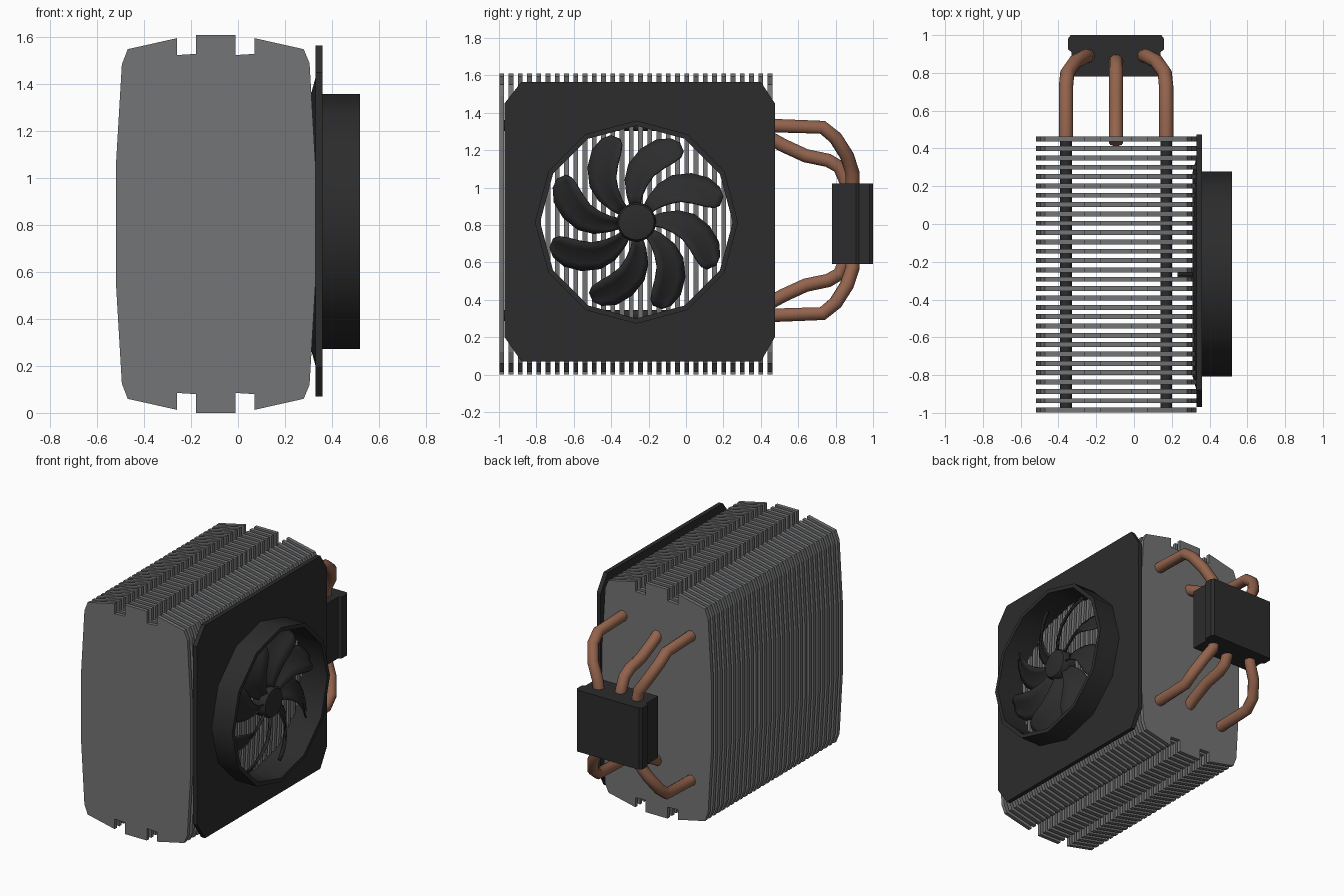
import bpy, bmesh, math
from mathutils import Vector

if "Cube" in bpy.data.objects:
    bpy.data.objects.remove(bpy.data.objects["Cube"])

def mat(name, rgb):
    m = bpy.data.materials.new(name)
    m.diffuse_color = (*rgb, 1)
    m.use_nodes = True
    m.node_tree.nodes["Principled BSDF"].inputs["Base Color"].default_value = m.diffuse_color
    return m

GREY = mat("fin_grey", (0.175, 0.177, 0.182))
BLACK = mat("matte_black", (0.025, 0.025, 0.026))
COPPER = mat("copper", (0.29, 0.125, 0.073))

CX = -0.095                     # middle of the fin stack in x
FY, FZ = -0.265, 0.815          # fan axis
PZ = 0.824                      # mirror height of the pipes

def finish(name, bm, material, smooth=None):
    bmesh.ops.recalc_face_normals(bm, faces=bm.faces)
    me = bpy.data.meshes.new(name)
    bm.to_mesh(me)
    bm.free()
    ob = bpy.data.objects.new(name, me)
    bpy.context.collection.objects.link(ob)
    me.materials.append(material)
    if smooth:
        bpy.ops.object.select_all(action='DESELECT')
        ob.select_set(True)
        bpy.context.view_layer.objects.active = ob
        bpy.ops.object.shade_smooth_by_angle(angle=math.radians(smooth))
    return ob

def prism(bm, loops, depth):
    """Fill flat 3D loops (outline plus holes) and extrude along depth."""
    edges = []
    for pts in loops:
        vs = [bm.verts.new(p) for p in pts]
        edges += [bm.edges.new((vs[i - 1], vs[i])) for i in range(len(vs))]
    res = bmesh.ops.triangle_fill(bm, use_beauty=True, use_dissolve=False, edges=edges)
    faces = [g for g in res['geom'] if isinstance(g, bmesh.types.BMFace)]
    ext = bmesh.ops.extrude_face_region(bm, geom=faces, use_keep_orig=True)
    bmesh.ops.translate(bm, vec=Vector(depth),
                        verts=[g for g in ext['geom'] if isinstance(g, bmesh.types.BMVert)])

def lathe(name, profile, sides, material, smooth, closed=True):
    """Revolve (x, radius) points round the fan axis."""
    bm = bmesh.new()
    rings = []
    for i in range(sides):
        a = 2 * math.pi * i / sides
        rings.append([bm.verts.new((x, FY + r * math.cos(a), FZ + r * math.sin(a)))
                      for x, r in profile])
    n = len(profile)
    for i in range(sides):
        a, b = rings[i - 1], rings[i]
        for j in range(n if closed else n - 1):
            k = (j + 1) % n
            bm.faces.new((a[j], a[k], b[k], b[j]))
    if not closed:
        bm.faces.new([r[0] for r in rings])
        bm.faces.new([r[-1] for r in rings])
    return finish(name, bm, material, smooth)

# Fin stack: one notched quarter outline mirrored in z, repeated along y
half = [(0.33, 1.06), (0.305, 1.49), (0.28, 1.55), (0.07, 1.597), (0.07, 1.53),
        (-0.01, 1.525), (-0.01, 1.61), (-0.18, 1.61), (-0.18, 1.53), (-0.26, 1.525),
        (-0.26, 1.597), (-0.47, 1.55), (-0.495, 1.485), (-0.52, 1.06)]
outline = half + [(x, 1.61 - z) for x, z in reversed(half)]
bm = bmesh.new()
FINS, T = 30, 0.026
for i in range(FINS):
    y = -0.998 + i * (1.46 - T) / (FINS - 1)
    prism(bm, [[(x, y, z) for x, z in outline]], (0, T, 0))
finish("cooling_fins", bm, GREY)

# Pipes
def tubes(name, paths, radius, material):
    cu = bpy.data.curves.new(name + "_path", 'CURVE')
    cu.dimensions = '3D'
    cu.bevel_depth = radius
    cu.bevel_resolution = 3
    cu.use_fill_caps = True
    for pts in paths:
        s = cu.splines.new('POLY')
        s.points.add(len(pts) - 1)
        for p, co in zip(s.points, pts):
            p.co = (*co, 1)
    tmp = bpy.data.objects.new(name + "_tmp", cu)
    bpy.context.collection.objects.link(tmp)
    bpy.context.view_layer.update()
    me = bpy.data.meshes.new_from_object(tmp.evaluated_get(
        bpy.context.evaluated_depsgraph_get()))
    bpy.data.objects.remove(tmp)
    bm = bmesh.new()
    bm.from_mesh(me)
    for f in bm.faces:
        f.material_index = 0
    finish(name, bm, material, 50)

outer = [(0.265, 0.44, 1.332), (0.265, 0.73, 1.322), (0.258, 0.80, 1.265),
         (0.215, 0.86, 1.17), (0.16, 0.89, 1.08), (0.14, 0.89, 0.95)]
middle = [(0, 0.43, 1.275), (0, 0.52, 1.225), (0, 0.64, 1.17), (0, 0.76, 1.145),
          (0, 0.82, 1.11), (0, 0.86, 1.02), (0, 0.87, 0.95)]
paths, rods = [], []
for up in (1, -1):
    def flip(z):
        return PZ + up * (z - PZ)
    paths.append([(CX, y, flip(z)) for _, y, z in middle])
    for side in (1, -1):
        paths.append([(CX + side * x, y, flip(z)) for x, y, z in outer])
        x = CX + side * 0.265
        rods.append([(x, -0.996, flip(1.332)), (x, 0.445, flip(1.332))])
tubes("heat_pipes", paths, 0.038, COPPER)
tubes("inner_rods", rods, 0.031, BLACK)

# Contact block: wide plate with chamfered ends and a narrower clamp
bm = bmesh.new()
block = [(0.235, 0.78), (0.235, 0.91), (0.255, 0.925), (0.255, 0.98), (0.24, 1.0)]
block += [(-x, y) for x, y in reversed(block)]
prism(bm, [[(CX + x, y, 0.59) for x, y in block]], (0, 0, 0.432))
finish("contact_block", bm, BLACK)

# Fan frame plate with cut corners and a twelve-sided opening
corners = [(-0.97, 0.20), (-0.88, 0.07), (0.40, 0.07), (0.475, 0.20),
           (0.475, 1.45), (0.40, 1.565), (-0.88, 1.565), (-0.97, 1.45)]
hole = [(FY + 0.52 * math.cos(i * math.pi / 6), FZ + 0.52 * math.sin(i * math.pi / 6))
        for i in range(12)]
bm = bmesh.new()
prism(bm, [[(0.33, y, z) for y, z in loop] for loop in (corners, hole)], (0.03, 0, 0))
finish("fan_plate", bm, BLACK)

# Fan shroud with a sloping collar behind the plate
lathe("fan_shroud", [(0.31, 0.515), (0.31, 0.54), (0.332, 0.62), (0.345, 0.62),
                     (0.345, 0.543), (0.52, 0.543), (0.52, 0.515)], 12, BLACK, 35)

# Hub and axle
lathe("fan_hub", [(0.37, 0.105), (0.45, 0.105), (0.465, 0.095), (0.472, 0.06)],
      20, BLACK, 35, closed=False)
lathe("fan_axle", [(0.23, 0.02), (0.38, 0.02)], 10, BLACK, 35, closed=False)

# Eight swept, pitched blades: (radius, sweep in degrees, half width)
stations = [(0.08, 34, 0.025), (0.14, 33, 0.04), (0.21, 29, 0.06), (0.28, 23, 0.073),
            (0.35, 14, 0.08), (0.41, 6, 0.076), (0.45, 0, 0.056), (0.47, -3, 0.025)]
bm = bmesh.new()
for b in range(8):
    rows = []
    for r, sweep, w in stations:
        a = math.radians(20 + b * 45 + sweep - 17 + 14)
        # width runs across the swept centre line
        t = a + math.pi / 2 + math.radians(-35 * r / 0.47)
        cy, cz = FY + r * math.cos(a), FZ + r * math.sin(a)
        rows.append([bm.verts.new((0.42 - 0.055 * v * w / 0.08 + 0.012 * v * v,
                                   cy + w * v * math.cos(t), cz + w * v * math.sin(t)))
                     for v in (-1, -0.5, 0, 0.5, 1)])
    for p, q in zip(rows, rows[1:]):
        for j in range(4):
            bm.faces.new((p[j], p[j + 1], q[j + 1], q[j]))
blades = finish("fan_blades", bm, BLACK, 40)
sol = blades.modifiers.new("thickness", 'SOLIDIFY')
sol.thickness = 0.01
sol.offset = 0
